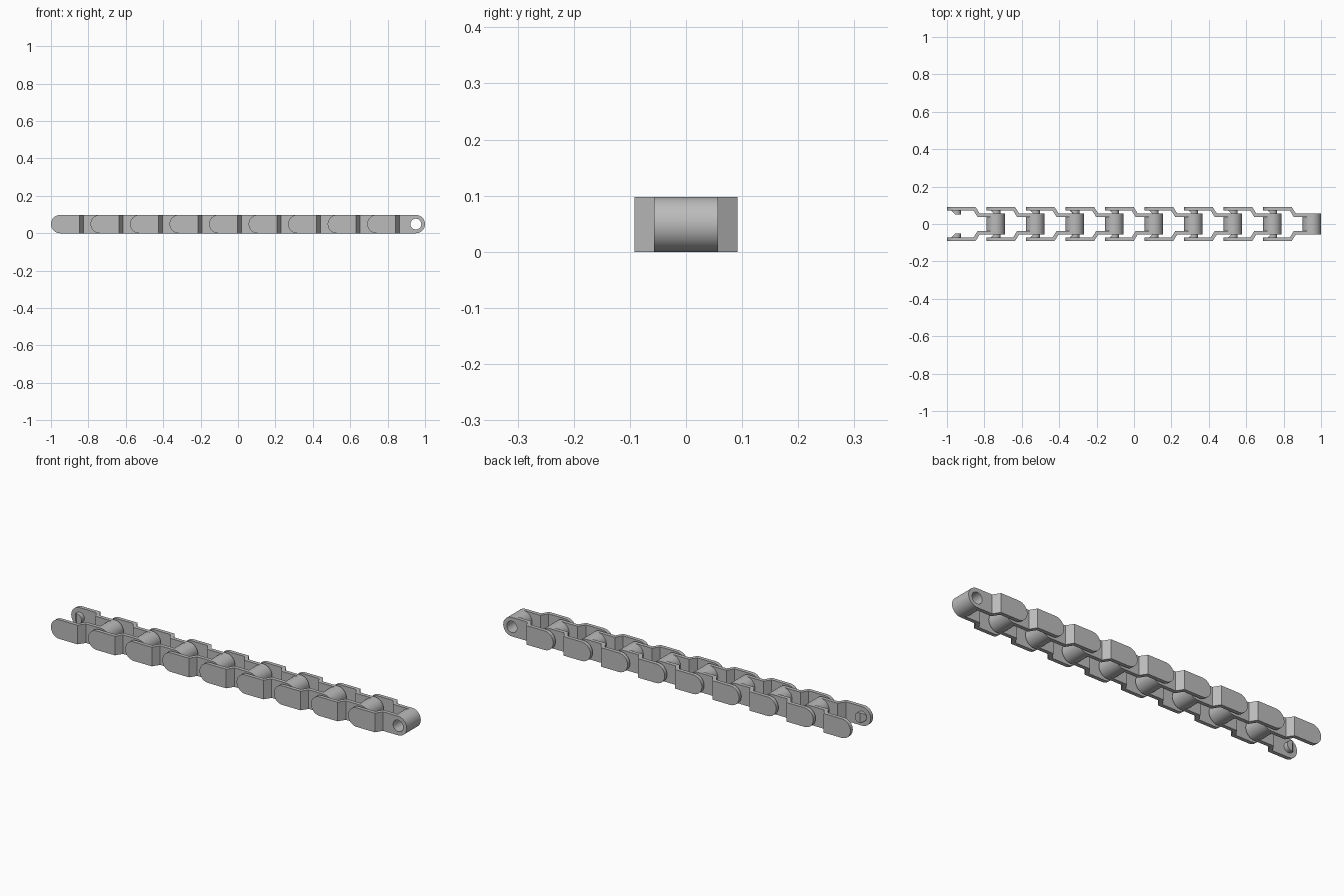
import bpy, bmesh, math
from mathutils import Matrix, Vector

cube = bpy.data.objects.get("Cube")
if cube:
    bpy.data.objects.remove(cube, do_unlink=True)

LINKS = 9
R = 0.049                          # end radius of a link
PIN_X = -1 + R                     # pin end of the first link
PITCH = -2 * PIN_X / LINKS
BARREL_X = PIN_X + PITCH           # barrel end of the first link
HOLE_R = 0.029
OUT_Y, IN_Y, THICK = 0.092, 0.057, 0.019
SEG = 16                           # segments per half circle

steel = bpy.data.materials.new("grey_steel")
steel.use_nodes = True
steel.diffuse_color = (0.5, 0.5, 0.5, 1)
steel.node_tree.nodes["Principled BSDF"].inputs["Base Color"].default_value = (0.5, 0.5, 0.5, 1)


def make_object(name, bm):
    bmesh.ops.recalc_face_normals(bm, faces=bm.faces[:])
    mesh = bpy.data.meshes.new(name)
    bm.to_mesh(mesh)
    bm.free()
    mesh.materials.append(steel)
    obj = bpy.data.objects.new(name, mesh)
    bpy.context.collection.objects.link(obj)
    return obj


def activate(obj):
    bpy.ops.object.select_all(action='DESELECT')
    obj.select_set(True)
    bpy.context.view_layer.objects.active = obj


def repeat(obj, mirror):
    """Smooth the part, mirror it front to back and repeat it along the chain."""
    activate(obj)
    bpy.ops.object.shade_smooth_by_angle(angle=math.radians(30))
    if mirror:
        mod = obj.modifiers.new("both_sides", 'MIRROR')
        mod.use_axis = (False, True, False)
        mod.use_mirror_merge = False
    arr = obj.modifiers.new("links", 'ARRAY')
    arr.count = LINKS
    arr.use_relative_offset = False
    arr.use_constant_offset = True
    arr.constant_offset_displace = (PITCH, 0, 0)


def add_cylinder(bm, x, y0, y1, radius):
    """Cylinder lying along y at the height of the chain's centre."""
    place = Matrix.Translation((x, (y0 + y1) / 2, R)) @ Matrix.Rotation(math.pi / 2, 4, 'X')
    bmesh.ops.create_cone(bm, cap_ends=True, segments=2 * SEG, radius1=radius,
                          radius2=radius, depth=y1 - y0, matrix=place)


def arc(cx, start):
    """Half circle running clockwise from the start angle."""
    angles = [start - math.pi * i / SEG for i in range(SEG + 1)]
    return [(cx + R * math.cos(a), R + R * math.sin(a)) for a in angles]


# Cranked side plate: wide tab, bend, narrow tab
def side_plate():
    bend_a, bend_b = PIN_X + 0.103, PIN_X + 0.125
    wide = arc(PIN_X, 1.5 * math.pi)
    narrow = arc(BARREL_X, 0.5 * math.pi)
    outline = ([(x, z, OUT_Y, 0) for x, z in wide]
               + [(bend_a, 2 * R, OUT_Y, 1), (bend_b, 2 * R, IN_Y, 1)]
               + [(x, z, IN_Y, 0) for x, z in narrow]
               + [(bend_b, 0, IN_Y, 1), (bend_a, 0, OUT_Y, 1)])
    n, w = len(outline), len(wide)
    shift = THICK * math.tan(math.radians(29))
    bm = bmesh.new()
    outer = [bm.verts.new((x, -y, z)) for x, z, y, b in outline]
    inner = [bm.verts.new((x - b * shift, -y + THICK, z)) for x, z, y, b in outline]
    for loop in (outer, inner):
        bm.faces.new(loop[:w + 1] + loop[-1:])
        bm.faces.new([loop[w], loop[w + 1], loop[-2], loop[-1]])
        bm.faces.new(loop[w + 1:-1])
    for i in range(n):
        j = (i + 1) % n
        bm.faces.new([outer[i], outer[j], inner[j], inner[i]])
    return make_object("side_plates", bm)


plates = side_plate()

# Pin hole through the narrow tab
bm = bmesh.new()
add_cylinder(bm, BARREL_X, -0.1, 0, HOLE_R)
cutter = make_object("hole_cutter", bm)
cutter.hide_render = True
cut = plates.modifiers.new("hole", 'BOOLEAN')
cut.operation = 'DIFFERENCE'
cut.solver = 'EXACT'
cut.object = cutter
activate(plates)
bpy.ops.object.modifier_apply(modifier=cut.name)
bpy.data.objects.remove(cutter, do_unlink=True)
repeat(plates, True)

# Hollow barrel between the narrow tabs
bm = bmesh.new()
half = IN_Y - THICK
rings = []
for radius, y in ((R, -half), (R, half), (HOLE_R, half), (HOLE_R, -half)):
    ring = []
    for i in range(2 * SEG):
        a = math.pi * i / SEG
        ring.append(bm.verts.new((BARREL_X + radius * math.cos(a), y, R + radius * math.sin(a))))
    rings.append(ring)
for k in range(4):
    p, q = rings[k], rings[(k + 1) % 4]
    for i in range(2 * SEG):
        j = (i + 1) % (2 * SEG)
        bm.faces.new([p[i], p[j], q[j], q[i]])
repeat(make_object("barrels", bm), False)

# Snap-in pin on the inside of the wide tab, tip cut at a slant
bm = bmesh.new()
add_cylinder(bm, PIN_X, -0.08, -0.05, 0.026)
bmesh.ops.bisect_plane(bm, geom=bm.verts[:] + bm.edges[:] + bm.faces[:],
                       plane_co=Vector((PIN_X - 0.026, -0.073, R)),
                       plane_no=Vector((-1, 1, 0)), clear_outer=True)
bmesh.ops.holes_fill(bm, edges=[e for e in bm.edges if e.is_boundary])
repeat(make_object("pins", bm), True)
